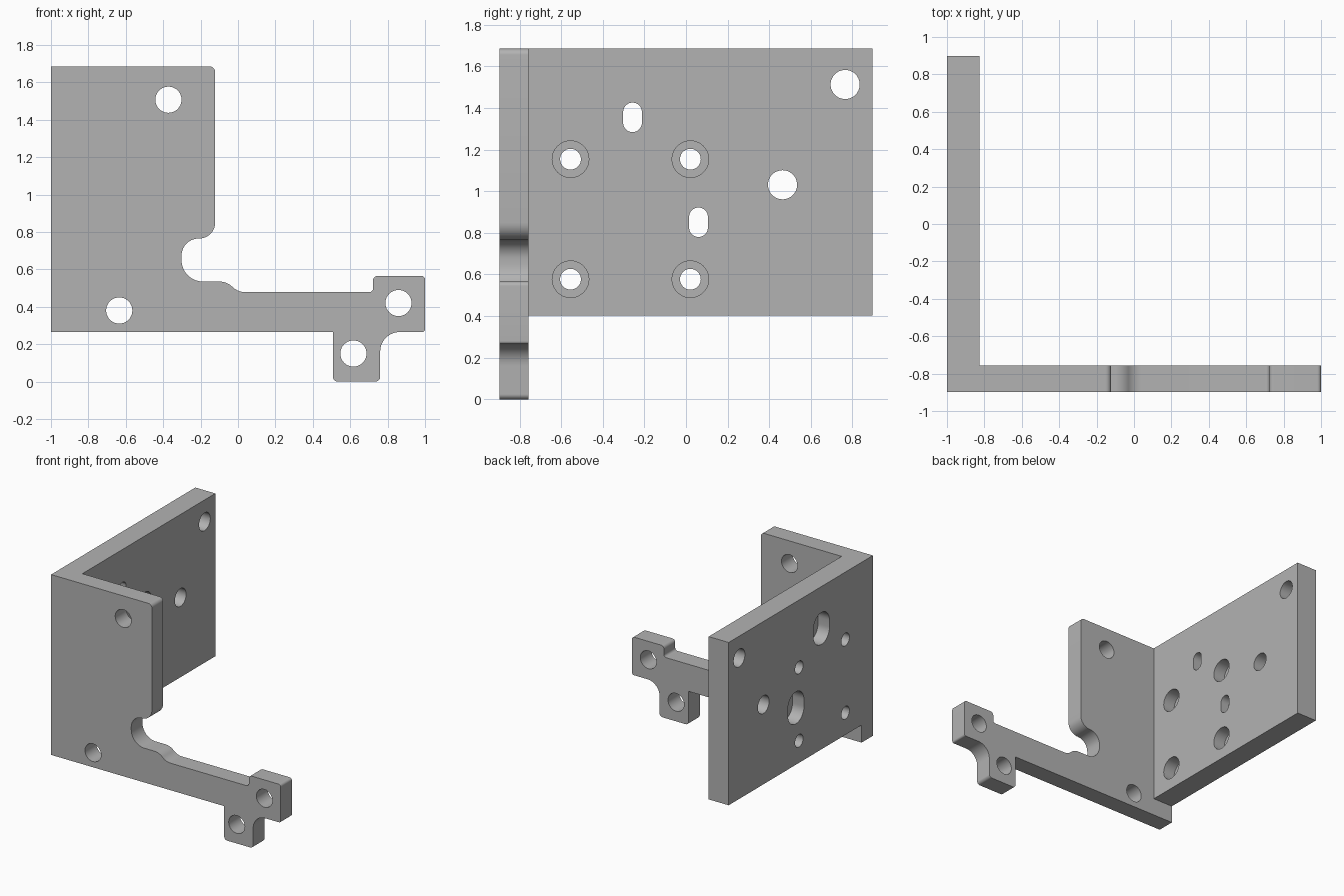
import bpy, bmesh
from math import pi, cos, sin, tan
from mathutils import Vector, Matrix

if "Cube" in bpy.data.objects:
    bpy.data.objects.remove(bpy.data.objects["Cube"])

grey = bpy.data.materials.new("plain grey")
grey.use_nodes = True
grey.diffuse_color = (0.45, 0.45, 0.45, 1)
grey.node_tree.nodes["Principled BSDF"].inputs["Base Color"].default_value = grey.diffuse_color

# Plate planes: local x, y, depth -> world
FRONT = Matrix(((1, 0, 0), (0, 0, 1), (0, 1, 0)))   # u = x, v = z, depth = y
SIDE = Matrix(((0, 0, 1), (1, 0, 0), (0, 1, 0)))    # u = y, v = z, depth = x


def rounded(corners, steps=10):
    """Outline with a fillet of the given radius at each corner."""
    pts = []
    n = len(corners)
    for i, (x, y, r) in enumerate(corners):
        p = Vector((x, y))
        if r == 0:
            pts.append(p)
            continue
        a = (Vector(corners[i - 1][:2]) - p).normalized()
        b = (Vector(corners[(i + 1) % n][:2]) - p).normalized()
        half = a.angle(b) / 2
        centre = p + (a + b).normalized() * r / sin(half)
        start = p + a * r / tan(half) - centre
        end = p + b * r / tan(half) - centre
        sweep = start.angle(end)
        for k in range(steps + 1):
            t = k / steps
            pts.append(centre + (start * sin((1 - t) * sweep) + end * sin(t * sweep)) / sin(sweep))
    return pts


def slot(u, v, r, straight=0.0, steps=20):
    """Round hole outline, stretched along v when straight > 0."""
    pts = []
    for side in (1, -1):
        for k in range(steps + (1 if straight else 0)):
            a = pi * k / steps
            pts.append(Vector((u + side * r * cos(a), v + side * (straight / 2 + r * sin(a)))))
    return pts


def prism(name, outline, plane, near, far):
    bm = bmesh.new()
    face = bm.faces.new([bm.verts.new(plane @ Vector((p.x, p.y, near))) for p in outline])
    new = bmesh.ops.extrude_face_region(bm, geom=[face])["geom"]
    bmesh.ops.translate(bm, vec=plane @ Vector((0, 0, far - near)),
                        verts=[g for g in new if isinstance(g, bmesh.types.BMVert)])
    bmesh.ops.recalc_face_normals(bm, faces=bm.faces)
    mesh = bpy.data.meshes.new(name)
    bm.to_mesh(mesh)
    bm.free()
    mesh.materials.append(grey)
    obj = bpy.data.objects.new(name, mesh)
    bpy.context.collection.objects.link(obj)
    return obj


def cut(obj, outline, plane, near, far):
    cutter = prism("cutter", outline, plane, near, far)
    cutter.hide_render = True
    mod = obj.modifiers.new("hole", "BOOLEAN")
    mod.operation = "DIFFERENCE"
    mod.solver = "EXACT"
    mod.object = cutter
    select(obj)
    bpy.ops.object.modifier_apply(modifier=mod.name)
    bpy.data.objects.remove(cutter)


def select(obj):
    bpy.ops.object.select_all(action="DESELECT")
    obj.select_set(True)
    bpy.context.view_layer.objects.active = obj


# Front plate with notch, arm and two mounting ears
front_outline = rounded([
    (-1, 0.265, 0), (-1, 1.685, 0), (-0.122, 1.685, 0.03),
    (-0.122, 0.765, 0.085), (-0.302, 0.765, 0.092), (-0.302, 0.535, 0.114),
    (-0.06, 0.535, 0.1), (0, 0.478, 0.1),
    (0.722, 0.478, 0.02), (0.722, 0.565, 0.025), (1, 0.565, 0.02),
    (1, 0.265, 0.015), (0.76, 0.265, 0.105),
    (0.76, 0, 0.025), (0.508, 0, 0.025), (0.508, 0.265, 0)])
front_plate = prism("front_plate", front_outline, FRONT, -0.897, -0.757)
for u, v in ((-0.372, 1.507), (-0.635, 0.38), (0.858, 0.42), (0.617, 0.15)):
    cut(front_plate, slot(u, v, 0.07), FRONT, -1, -0.6)

# Side plate
INNER, OUTER = -0.826, -1
side_outline = rounded([(-0.757, 0.403, 0), (0.897, 0.403, 0), (0.897, 1.685, 0), (-0.757, 1.685, 0)])
side_plate = prism("side_plate", side_outline, SIDE, OUTER, INNER)

# Plain holes
for u, v in ((0.765, 1.513), (0.464, 1.031)):
    cut(side_plate, slot(u, v, 0.07), SIDE, -1.2, -0.6)

# Four holes counterbored from the inside
for u in (-0.555, 0.021):
    for v in (0.577, 1.154):
        cut(side_plate, slot(u, v, 0.088), SIDE, INNER - 0.1, -0.6)
        cut(side_plate, slot(u, v, 0.05), SIDE, -1.2, -0.6)

# Two slots counterbored from the outside
for u, v in ((-0.257, 1.355), (0.06, 0.851)):
    cut(side_plate, slot(u, v, 0.1, 0.052), SIDE, -1.2, OUTER + 0.1)
    cut(side_plate, slot(u, v, 0.045, 0.052), SIDE, -1.2, -0.6)

for plate in (front_plate, side_plate):
    select(plate)
    bpy.ops.object.shade_smooth_by_angle()
